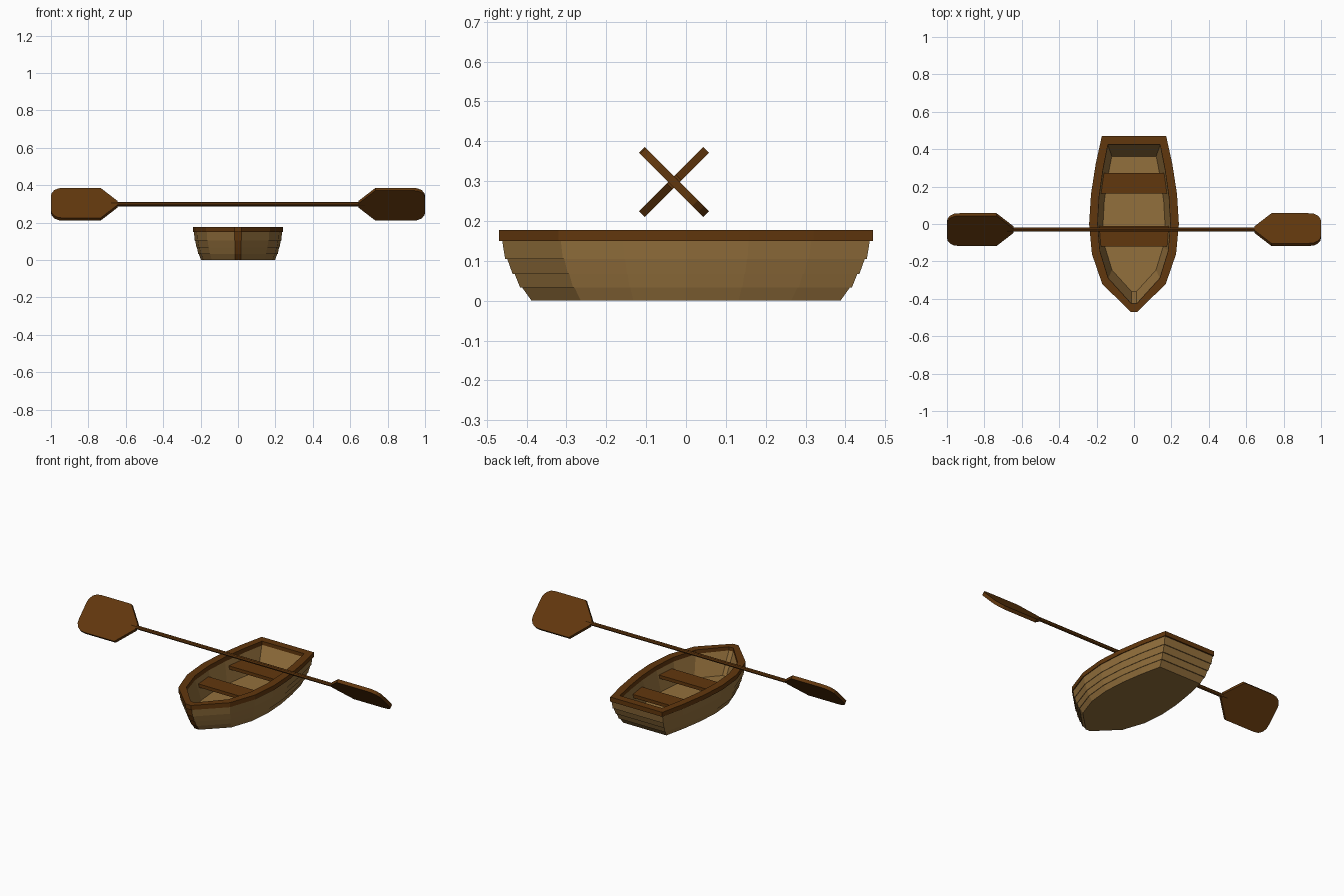
import bpy, bmesh, math
from mathutils import Matrix

if "Cube" in bpy.data.objects:
    bpy.data.objects.remove(bpy.data.objects["Cube"])


def material(name, rgb):
    m = bpy.data.materials.new(name)
    m.use_nodes = True
    m.diffuse_color = (*rgb, 1)
    bsdf = m.node_tree.nodes["Principled BSDF"]
    bsdf.inputs["Base Color"].default_value = (*rgb, 1)
    bsdf.inputs["Roughness"].default_value = 0.8
    return m


tan_wood = material("tan planks", (0.29, 0.16, 0.045))
brown_wood = material("brown wood", (0.12, 0.038, 0.004))


def finish(name, bm, *mats):
    bmesh.ops.recalc_face_normals(bm, faces=bm.faces[:])
    mesh = bpy.data.meshes.new(name)
    bm.to_mesh(mesh)
    bm.free()
    for m in mats:
        mesh.materials.append(m)
    obj = bpy.data.objects.new(name, mesh)
    bpy.context.collection.objects.link(obj)
    return obj


# Gunwale outline, bow to stern, mirrored into a closed loop
half = [(0.018, -0.47), (0.17, -0.32), (0.225, -0.16), (0.24, 0),
        (0.23, 0.16), (0.205, 0.32), (0.172, 0.47)]
outline = half + [(-x, y) for x, y in reversed(half)]


def loft(bm, sections, closed):
    """Join scaled copies of the outline; cap the ends unless closed."""
    rings = [[bm.verts.new((x * sx, y * sy, z)) for x, y in outline]
             for sx, sy, z in sections]
    pairs = list(zip(rings, rings[1:]))
    if closed:
        pairs.append((rings[-1], rings[0]))
    else:
        bm.faces.new(rings[0])
        bm.faces.new(rings[-1])
    n = len(outline)
    for a, b in pairs:
        for i in range(n):
            j = (i + 1) % n
            bm.faces.new((a[i], a[j], b[j], b[i]))


# Hull: overlapping strakes outside, sloping wall and floor inside
heights = [0, 0.033, 0.067, 0.105, 0.16]
scales = [0.825, 0.875, 0.915, 0.955, 0.985]
lap = 0.011
sections = []
for k in range(4):
    low = scales[k] + (lap if k else 0)
    sections += [(low, low, heights[k]),
                 (scales[k + 1], scales[k + 1], heights[k + 1])]
sections += [(0.82, 0.91, 0.16), (0.69, 0.77, 0.03)]
bm = bmesh.new()
loft(bm, sections, False)
bm.normal_update()
for f in bm.faces:
    c = f.calc_center_median()
    # Narrow stem at the bow
    if abs(c.x) < 0.001 and c.y < -0.38 and len(f.verts) == 4 and c.z < 0.155:
        f.material_index = 1 if c.y < -0.38 - 0.3 * c.z else 0
finish("hull", bm, tan_wood, brown_wood)

# Gunwale rim
bm = bmesh.new()
loft(bm, [(1, 1, 0.15), (1, 1, 0.177), (0.81, 0.905, 0.177), (0.81, 0.905, 0.15)], True)
finish("gunwale", bm, brown_wood)

# Bench seats, with ends let into the hull wall
for name, y, width in (("front_seat", -0.066, 0.4), ("rear_seat", 0.218, 0.38)):
    bm = bmesh.new()
    bmesh.ops.create_cube(bm, size=1, matrix=Matrix.Translation((0, y, 0.11))
                          @ Matrix.Diagonal((width, 0.108, 0.02, 1)))
    finish(name, bm, brown_wood)

# Double-bladed oar: shaft
oar = Matrix.Translation((0, -0.03, 0.298))
bm = bmesh.new()
bmesh.ops.create_cone(bm, cap_ends=True, segments=8, radius1=0.011, radius2=0.011,
                      depth=1.36, matrix=oar @ Matrix.Rotation(math.pi / 2, 4, "Y"))
shaft = finish("oar_shaft", bm, brown_wood)

# Blades: rounded outer corners, tapered neck, tilted opposite ways
edge = [(0.645, 0.016), (0.735, 0.114), (0.93, 0.114)]
radius = 0.06
edge += [(1 - radius + radius * math.sin(a), 0.114 - radius + radius * math.cos(a))
         for a in (math.radians(d) for d in (20, 45, 70, 90))]
profile = edge + [(x, -v) for x, v in reversed(edge)]
for side, name in ((1, "left_blade"), (-1, "right_blade")):
    bm = bmesh.new()
    face = bm.faces.new([bm.verts.new((side * x, v, -0.01)) for x, v in profile])
    out = bmesh.ops.extrude_face_region(bm, geom=[face])
    top = [g for g in out["geom"] if isinstance(g, bmesh.types.BMVert)]
    bmesh.ops.translate(bm, verts=top, vec=(0, 0, 0.02))
    bm.transform(oar @ Matrix.Rotation(-side * math.pi / 4, 4, "X"))
    finish(name, bm, brown_wood)
